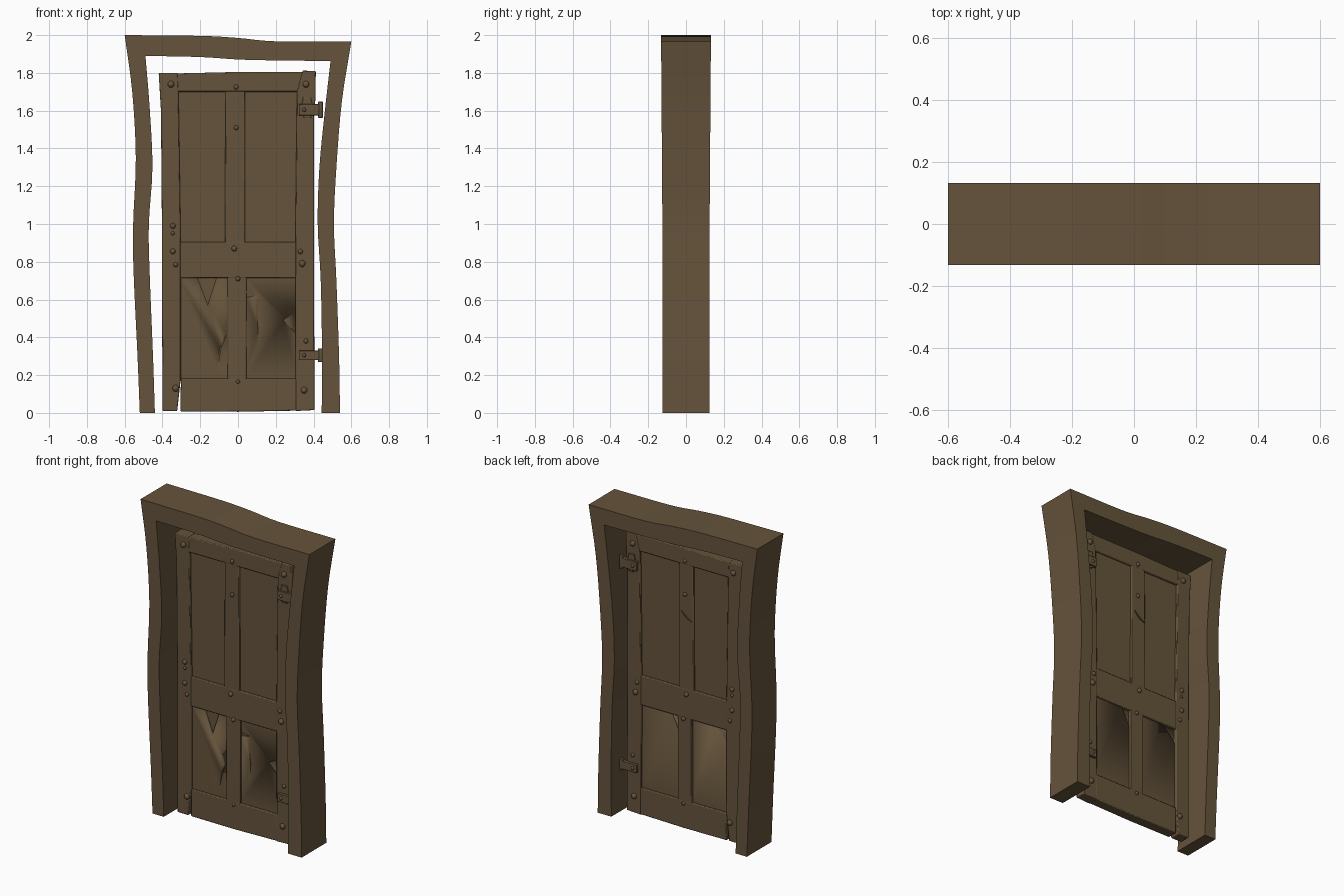
import bpy, bmesh
from math import radians, pi
from mathutils import Vector, Matrix

if "Cube" in bpy.data.objects:
    bpy.data.objects.remove(bpy.data.objects["Cube"])

wood = bpy.data.materials.new("brown_wood")
wood.use_nodes = True
wood.diffuse_color = (0.13, 0.087, 0.044, 1)
bsdf = wood.node_tree.nodes["Principled BSDF"]
bsdf.inputs["Base Color"].default_value = wood.diffuse_color
bsdf.inputs["Roughness"].default_value = 0.9

FRONT, BACK = -0.045, 0.025            # faces of the door boards
PANEL_FRONT, PANEL_BACK = -0.03, 0.01  # faces of the sunken panels


def finish(name, bm, bevel=0, angle=30):
    bmesh.ops.recalc_face_normals(bm, faces=bm.faces)
    mesh = bpy.data.meshes.new(name)
    bm.to_mesh(mesh)
    bm.free()
    ob = bpy.data.objects.new(name, mesh)
    bpy.context.collection.objects.link(ob)
    mesh.materials.append(wood)
    if bevel:
        mod = ob.modifiers.new("worn_edges", "BEVEL")
        mod.width, mod.segments = bevel, 2
    bpy.ops.object.select_all(action="DESELECT")
    ob.select_set(True)
    bpy.context.view_layer.objects.active = ob
    bpy.ops.object.shade_smooth_by_angle(angle=radians(angle))
    return ob


def add_prism(bm, outline, y0, y1):
    a = [bm.verts.new((x, y0, z)) for x, z in outline]
    b = [bm.verts.new((x, y1, z)) for x, z in outline]
    bm.faces.new(a)
    bm.faces.new(b[::-1])
    for i in range(len(a)):
        j = (i + 1) % len(a)
        bm.faces.new((a[i], b[i], b[j], a[j]))


def board(name, outline, y0=FRONT, y1=BACK, bevel=0.005):
    bm = bmesh.new()
    add_prism(bm, outline, y0, y1)
    return finish(name, bm, bevel)


def rect(x0, x1, z0, z1):
    return [(x0, z0), (x1, z0), (x1, z1), (x0, z1)]


def smooth_path(points, steps=4):
    """Catmull-Rom curve through the points."""
    p = [Vector(q) for q in points]
    p = [2 * p[0] - p[1]] + p + [2 * p[-1] - p[-2]]
    out = []
    for i in range(1, len(p) - 2):
        a, b, c, d = p[i - 1:i + 3]
        for s in range(steps):
            t = s / steps
            out.append(0.5 * (2 * b + (c - a) * t + (2 * a - 5 * b + 4 * c - d) * t ** 2
                              + (3 * b - a - 3 * c + d) * t ** 3))
    return out + [p[-2]]


# Warped frame: paired outer and inner curves for each jamb and the lintel
left_out = [(-.52, 0), (-.532, .3), (-.553, .75), (-.555, 1), (-.541, 1.35), (-.56, 1.7), (-.6, 2)]
left_in = [(-.44, 0), (-.45, .3), (-.468, .75), (-.472, 1), (-.453, 1.3), (-.468, 1.62), (-.49, 1.89)]
top_out = [(-.6, 2), (-.2, 1.996), (0, 1.985), (.2, 1.967), (.6, 1.965)]
top_in = [(-.49, 1.89), (-.2, 1.884), (0, 1.871), (.2, 1.866), (.49, 1.863)]
right_out = [(.6, 1.965), (.55, 1.65), (.521, 1.3), (.508, 1), (.521, .7), (.535, .3), (.54, 0)]
right_in = [(.49, 1.863), (.46, 1.6), (.431, 1.3), (.422, 1), (.438, .7), (.445, .3), (.443, 0)]

outer, inner = [], []
for o, n in ((left_out, left_in), (top_out, top_in), (right_out, right_in)):
    outer += smooth_path(o)[1 if outer else 0:]
    inner += smooth_path(n)[1 if inner else 0:]
bm = bmesh.new()
rings = []
for o, n in zip(outer, inner):
    ring = []
    for p, side in ((o, -1), (n, -1), (n, 1), (o, 1)):
        depth = 0.125 + 0.007 * max(0, p.y - 1)
        ring.append(bm.verts.new((p.x, side * depth, p.y)))
    rings.append(ring)
for r, s in zip(rings, rings[1:]):
    for i in range(4):
        j = (i + 1) % 4
        bm.faces.new((r[i], r[j], s[j], s[i]))
bm.faces.new(rings[0])
bm.faces.new(rings[-1])
finish("door_frame", bm, angle=25)

# Door boards, with a split at the foot of the left stile
board("left_stile", [(-.4, .01), (-.322, .01), (-.312, .1), (-.303, .18), (-.303, .9),
                     (-.315, 1.7), (-.32, 1.8), (-.42, 1.8), (-.408, 1.6), (-.403, 1)])
board("right_stile", [(.305, .01), (.405, .015), (.402, .9), (.403, 1.6), (.41, 1.66),
                      (.412, 1.81), (.342, 1.812), (.312, 1.7), (.303, .9)])
board("centre_stile", [(-.055, .17), (.045, .17), (.045, .72), (.038, .9), (.036, 1.71),
                       (-.066, 1.71), (-.07, .9), (-.055, .72)], FRONT + .003, BACK - .003)
board("top_rail", [(-.325, 1.7), (.32, 1.7), (.35, 1.805), (0, 1.805), (-.33, 1.797)],
      FRONT + .002, BACK - .002)
board("middle_rail", rect(-.31, .31, .715, .905), FRONT + .002, BACK - .002)
board("bottom_rail", [(-.305, .008), (0, .006), (.31, .012), (.31, .182), (-.302, .182), (-.304, .1)],
      FRONT + .002, BACK - .002)

# Sunken panels with cracks and chips cut into them
upper_left = board("upper_left_panel", rect(-.32, -.05, .89, 1.71), PANEL_FRONT, PANEL_BACK, 0)
upper_right = board("upper_right_panel", rect(.02, .32, .89, 1.71), PANEL_FRONT, PANEL_BACK, 0)
lower_left = board("lower_left_panel", rect(-.32, -.04, .17, .73), PANEL_FRONT, PANEL_BACK, 0)
lower_right = board("lower_right_panel", rect(.03, .32, .17, .73), PANEL_FRONT, PANEL_BACK, 0)


def carve(ob, outlines, face_y):
    bm = bmesh.new()
    for outline in outlines:
        add_prism(bm, outline, face_y - .007, face_y + .007)
    cutter = finish("crack_cutter", bm)
    cutter.hide_render = True
    mod = ob.modifiers.new("cracks", "BOOLEAN")
    mod.object, mod.operation, mod.solver = cutter, "DIFFERENCE", "EXACT"
    bpy.context.view_layer.objects.active = ob
    bpy.ops.object.modifier_apply(modifier=mod.name)
    bpy.data.objects.remove(cutter)


carve(lower_left, [[(-.225, .74), (-.16, .57), (-.105, .74)],
                   [(-.11, .23), (-.098, .34), (-.06, .42), (-.09, .34)]], PANEL_FRONT)
carve(lower_right, [[(.04, .61), (.11, .625), (.04, .635)],
                    [(.24, .49), (.325, .4), (.325, .54), (.25, .5)],
                    [(.1, .56), (.112, .45), (.108, .36), (.105, .45)]], PANEL_FRONT)
carve(lower_left, [[(-.325, .6), (-.2, .735), (-.325, .735)]], PANEL_BACK)
carve(lower_right, [[(.02, .56), (.11, .74), (.02, .74)]], PANEL_BACK)
crack = [(-.06, 1.345), (-.02, 1.36), (.015, 1.4), (-.015, 1.375)]
board("back_splinter", crack, BACK - .004, BACK + .004, 0)

# Nail heads on both faces
nails = [(-.355, 1.74, .018), (-.01, 1.725, .013), (.36, 1.74, .018), (-.01, 1.51, .013),
         (-.345, .99, .015), (-.345, .95, .01), (-.345, .855, .015), (-.33, .785, .013),
         (-.02, .87, .015), (.33, .855, .014), (.34, .79, .018), (0, .71, .013),
         (.36, .38, .013), (-.33, .13, .018), (.35, .12, .018), (0, .165, .011)]
bm = bmesh.new()
for x, z, r in nails:
    for y in (FRONT, BACK):
        bmesh.ops.create_uvsphere(bm, u_segments=10, v_segments=6, radius=r,
                                  matrix=Matrix.Translation((x, y, z)))
finish("nail_heads", bm, angle=60)

# Hinges: strap, backing plate and knuckle on both faces
for name, z, size in (("upper_hinge", 1.605, 1.0), ("lower_hinge", .305, .85)):
    for side, face, sign in (("front", FRONT, -1), ("back", BACK, 1)):
        bm = bmesh.new()
        h = .03 * size
        add_prism(bm, rect(.322, .43, z - h, z + h), face - sign * .01, face + sign * .018)
        if size == 1:
            add_prism(bm, [(.35, z - .045), (.385, z - .045), (.4, z), (.385, z + .068),
                           (.345, z + .068), (.332, z)], face, face + sign * .009)
        bmesh.ops.create_cone(bm, cap_ends=True, segments=10, radius1=.014, radius2=.014,
                              depth=.085 * size,
                              matrix=Matrix.Translation((.436, face + sign * .006, z)))
        bmesh.ops.create_uvsphere(bm, u_segments=8, v_segments=5, radius=.011,
                                  matrix=Matrix.Translation((.35, face + sign * .018, z)))
        finish(side + "_" + name, bm, .003)
